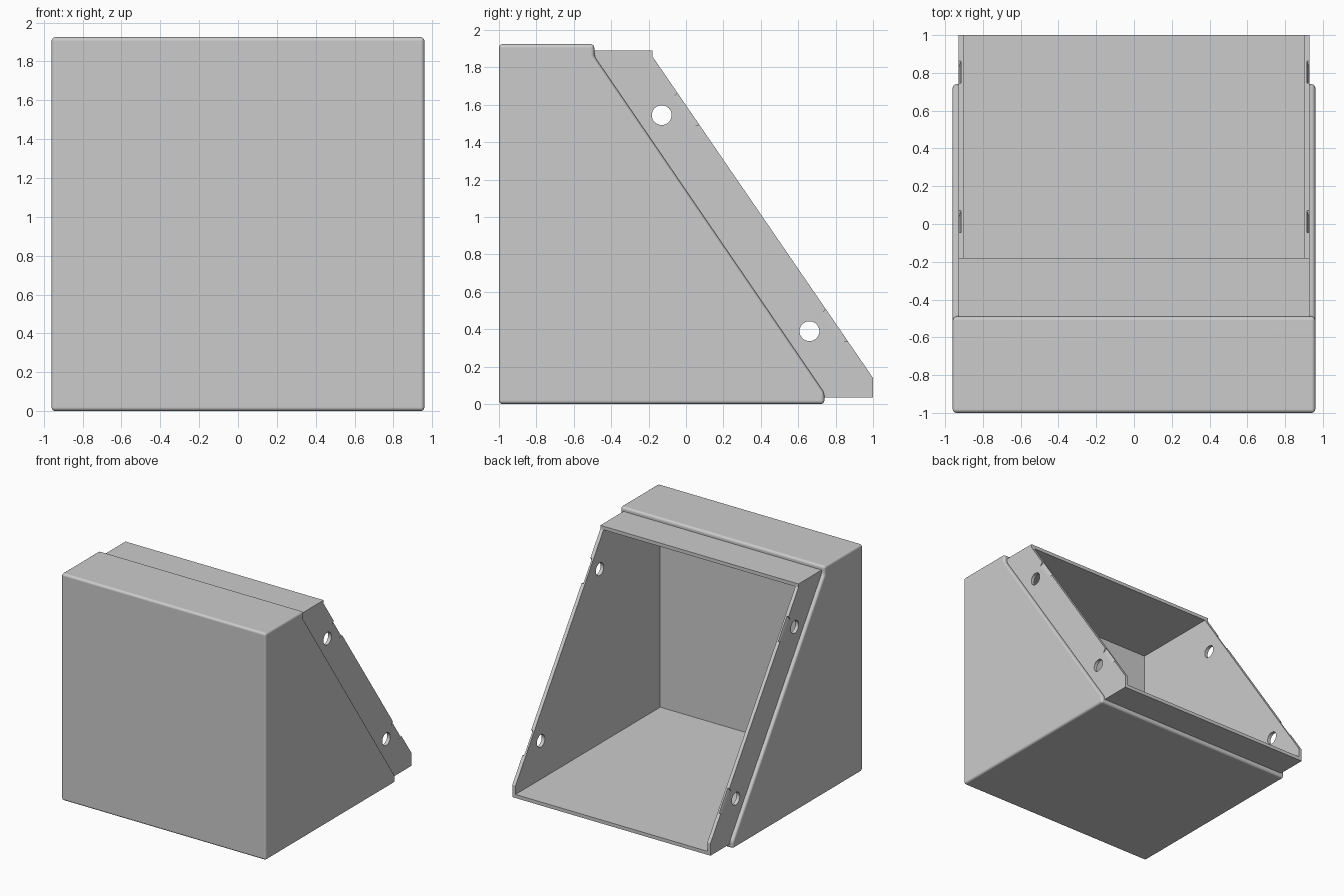
import bpy
import bmesh
import math
from mathutils import Vector

cube = bpy.data.objects.get("Cube")
if cube:
    bpy.data.objects.remove(cube, do_unlink=True)

grey = bpy.data.materials.new("plain grey")
grey.use_nodes = True
COLOUR = (0.6, 0.6, 0.6, 1)
grey.diffuse_color = COLOUR
grey.node_tree.nodes["Principled BSDF"].inputs["Base Color"].default_value = COLOUR


def add_object(name, bm):
    bmesh.ops.recalc_face_normals(bm, faces=bm.faces)
    mesh = bpy.data.meshes.new(name)
    bm.to_mesh(mesh)
    bm.free()
    mesh.materials.append(grey)
    obj = bpy.data.objects.new(name, mesh)
    bpy.context.collection.objects.link(obj)
    return obj


def prism(name, profile, half_width):
    """Side profile of (y, z) points, extruded across x."""
    bm = bmesh.new()
    face = bm.faces.new([bm.verts.new((-half_width, y, z)) for y, z in profile])
    ext = bmesh.ops.extrude_face_region(bm, geom=[face])["geom"]
    verts = [v for v in ext if isinstance(v, bmesh.types.BMVert)]
    bmesh.ops.translate(bm, verts=verts, vec=(2 * half_width, 0, 0))
    return add_object(name, bm)


def apply(obj, mod):
    bpy.context.view_layer.objects.active = obj
    bpy.ops.object.modifier_apply(modifier=mod.name)


def combine(obj, other, operation):
    mod = obj.modifiers.new("Boolean", "BOOLEAN")
    mod.operation = operation
    mod.solver = "EXACT"
    mod.object = other
    apply(obj, mod)
    bpy.data.objects.remove(other, do_unlink=True)


# Outer shell with softly rounded edges
housing = prism("housing", [(-1, 0), (0.74, 0), (0.74, 0.06), (-0.49, 1.86),
                            (-0.49, 1.925), (-1, 1.925)], 0.96)
bevel = housing.modifiers.new("Bevel", "BEVEL")
bevel.width = 0.02
bevel.segments = 4
apply(housing, bevel)

# Stepped-in collar around the sloping opening
low, high = Vector((0, 1, 0.14)), Vector((0, -0.18, 1.86))
collar = prism("collar", [(-0.96, 0.035), (1, 0.035), low.yz, high.yz,
                          (-0.18, 1.89), (-0.96, 1.89)], 0.93)
combine(housing, collar, "UNION")

# Hollow interior
cavity = prism("cavity", [(-0.94, 0.065), (1.1, 0.065), (1.1, 1.86), (-0.94, 1.86)], 0.9)
combine(housing, cavity, "DIFFERENCE")

# Screw holes through both collar sides
for y, z in [(-0.13, 1.545), (0.66, 0.39)]:
    ring = [(y + 0.053 * math.cos(a * math.tau / 32), z + 0.053 * math.sin(a * math.tau / 32))
            for a in range(32)]
    combine(housing, prism("hole", ring, 1.2), "DIFFERENCE")

# Flared lead-in ramps on the collar rim beside each hole
along = (low - high).normalized()
out = Vector((0, -along.z, along.y))
for t in (0.163, 0.835):
    centre = high.lerp(low, t)
    for side in (-1, 1):
        bm = bmesh.new()
        for n, x in [(-0.08, 0.945), (0.04, 0.9), (0.04, 0.945)]:
            for s in (-1, 1):
                p = centre + out * n + along * s * (0.103 + n / 3)
                bm.verts.new((side * x, p.y, p.z))
        bmesh.ops.convex_hull(bm, input=bm.verts)
        combine(housing, add_object("ramp", bm), "DIFFERENCE")

# Smooth bevels, flat panels
bpy.ops.object.select_all(action="DESELECT")
housing.select_set(True)
bpy.context.view_layer.objects.active = housing
bpy.ops.object.shade_smooth_by_angle(angle=math.radians(30))
weighted = housing.modifiers.new("Weighted Normal", "WEIGHTED_NORMAL")
weighted.keep_sharp = True
